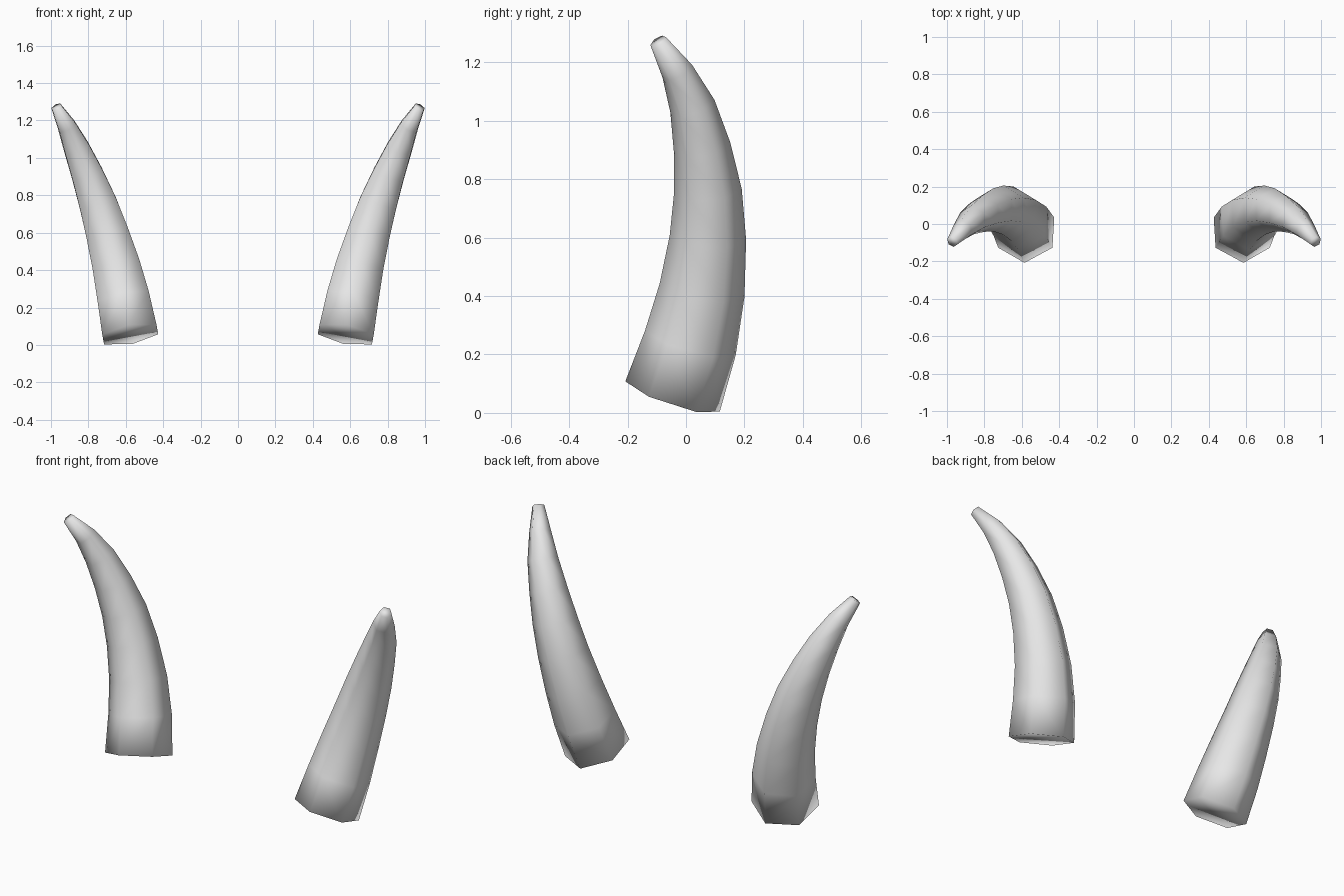
import bpy
import bmesh
import math
from mathutils import Vector

if "Cube" in bpy.data.objects:
    bpy.data.objects.remove(bpy.data.objects["Cube"], do_unlink=True)

SIDES = 6

# Centre line of one horn with the radius of each ring: x, y, z, radius
RINGS = [
    (0.576, -0.046, 0.056, 0.17),
    (0.61, 0.015, 0.24, 0.161),
    (0.65, 0.055, 0.42, 0.147),
    (0.70, 0.075, 0.60, 0.131),
    (0.75, 0.075, 0.76, 0.116),
    (0.805, 0.055, 0.91, 0.098),
    (0.862, 0.022, 1.05, 0.079),
    (0.915, -0.03, 1.17, 0.056),
    (0.971, -0.095, 1.272, 0.031),
]

grey = bpy.data.materials.new("plain_grey")
grey.use_nodes = True
colour = (0.8, 0.8, 0.8, 1.0)
grey.diffuse_color = colour
grey.node_tree.nodes["Principled BSDF"].inputs["Base Color"].default_value = colour


def build_horn(name, side):
    """Six-sided tapering tube along the centre line, closed at both ends."""
    bm = bmesh.new()
    centres = [Vector(r[:3]) for r in RINGS]
    loops = []
    for i, centre in enumerate(centres):
        before = centres[max(i - 1, 0)]
        after = centres[min(i + 1, len(centres) - 1)]
        along = (after - before).normalized()
        # Ring axes: one corner points to the back, the flats face sideways
        back = Vector((0, 1, 0))
        back = (back - along * back.dot(along)).normalized()
        across = back.cross(along)
        loop = []
        for k in range(SIDES):
            a = math.tau * k / SIDES
            p = centre + RINGS[i][3] * (math.cos(a) * back + math.sin(a) * across)
            loop.append(bm.verts.new((p.x * side, p.y, p.z)))
        loops.append(loop)

    # Walls, base and tip
    for low, high in zip(loops, loops[1:]):
        for k in range(SIDES):
            n = (k + 1) % SIDES
            bm.faces.new((low[k], low[n], high[n], high[k]))
    bm.faces.new(loops[0])
    bm.faces.new(loops[-1])
    bmesh.ops.recalc_face_normals(bm, faces=bm.faces)
    for face in bm.faces:
        face.smooth = True

    mesh = bpy.data.meshes.new(name)
    bm.to_mesh(mesh)
    bm.free()
    mesh.materials.append(grey)
    horn = bpy.data.objects.new(name, mesh)
    bpy.context.collection.objects.link(horn)


build_horn("left_horn", 1)
build_horn("right_horn", -1)
